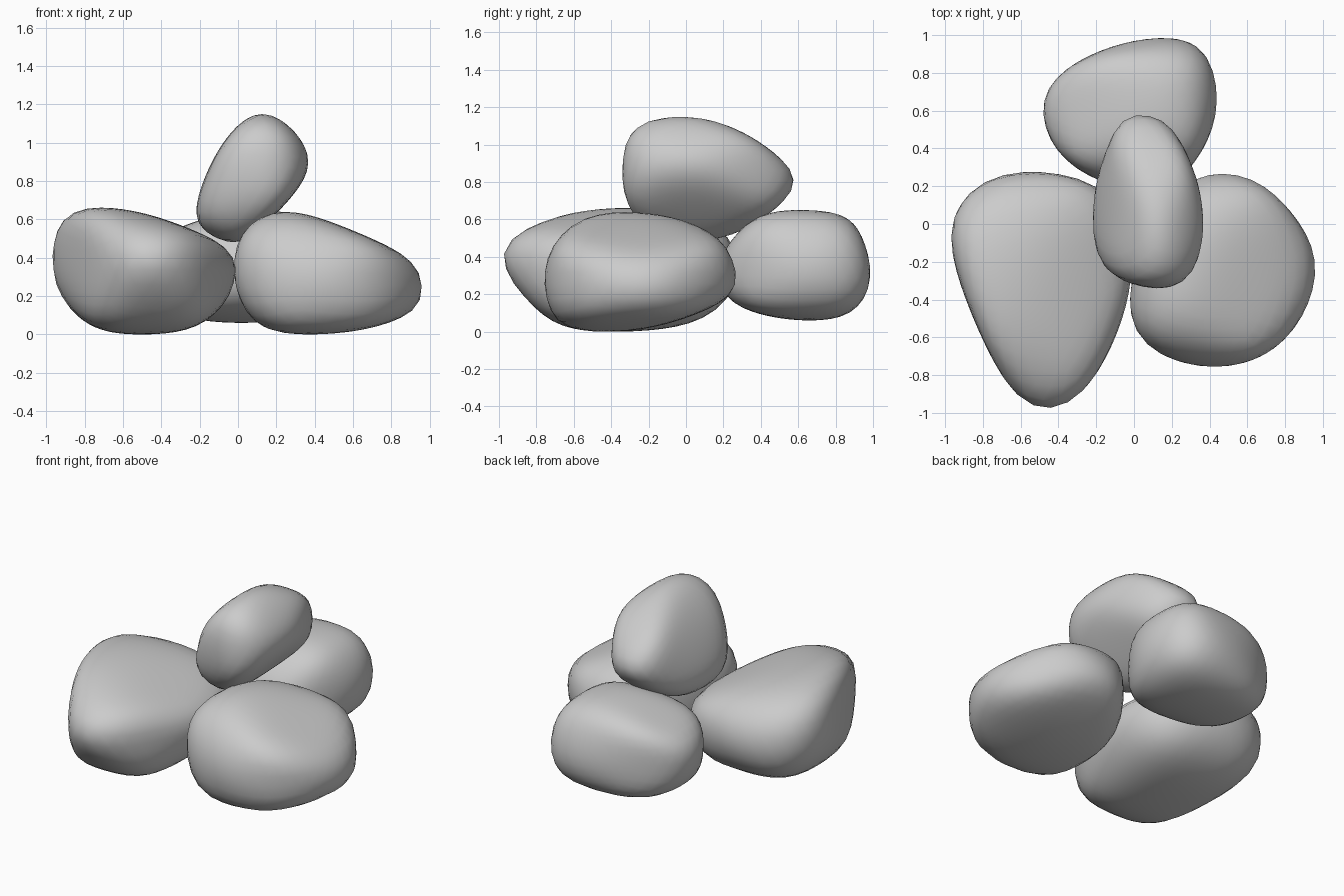
import bpy, bmesh, math
from mathutils import Vector

if "Cube" in bpy.data.objects:
    bpy.data.objects.remove(bpy.data.objects["Cube"])

P = 7          # higher = more angular stones
DIRS = 16      # tangent planes taken from each outline


def stone(name, front, side, top):
    """Rounded convex stone whose front (x,z), side (y,z) and top (x,y)
    silhouettes follow the given outlines."""
    lift = ((front, lambda a, b: Vector((a, 0, b))),
            (side, lambda a, b: Vector((0, a, b))),
            (top, lambda a, b: Vector((a, b, 0))))
    mid = lambda vals: (min(vals) + max(vals)) / 2
    centre = Vector((mid([p[0] for p in top]), mid([p[1] for p in top]),
                     mid([p[1] for p in front])))

    # tangent planes touching each outline
    planes = []
    for outline, to3d in lift:
        pts = [to3d(*p) for p in outline]
        for i in range(DIRS):
            t = 2 * math.pi * i / DIRS
            n = to3d(math.cos(t), math.sin(t))
            planes.append((n, max(n.dot(p) for p in pts) - n.dot(centre)))

    bm = bmesh.new()
    bmesh.ops.create_icosphere(bm, subdivisions=4, radius=1)
    units = [v.co.normalized() for v in bm.verts]
    dots = [[(i, n.dot(u)) for i, (n, _) in enumerate(planes) if n.dot(u) > 0.02]
            for u in units]
    dist = [d for _, d in planes]

    # blend the planes softly, then correct them until the outlines fit
    for step in range(14):
        radii = [sum((c / dist[i]) ** P for i, c in row) ** (-1 / P) for row in dots]
        reach = [0.01] * len(planes)
        for row, r in zip(dots, radii):
            for i, c in row:
                reach[i] = max(reach[i], c * r)
        if step < 13:
            for i, (_, goal) in enumerate(planes):
                dist[i] = min(max(dist[i] * (goal / reach[i]) ** 0.9, goal * 0.8), goal * 3)

    for v, u, r in zip(bm.verts, units, radii):
        v.co = u * r
    mesh = bpy.data.meshes.new(name)
    bm.to_mesh(mesh)
    bm.free()
    for f in mesh.polygons:
        f.use_smooth = True
    ob = bpy.data.objects.new(name, mesh)
    ob.location = centre
    bpy.context.collection.objects.link(ob)
    return ob


# long stone on the left
stone("left_stone",
      front=[(-.97, .45), (-.94, .55), (-.85, .65), (-.72, .67), (-.25, .55), (-.05, .44),
             (-.01, .35), (-.03, .2), (-.17, .06), (-.45, 0), (-.77, .04), (-.94, .2)],
      side=[(-1, .33), (-.98, .44), (-.88, .54), (-.33, .66), (0, .63), (.2, .53),
            (.28, .38), (.24, .2), (.08, .07), (-.6, 0), (-.72, .08), (-.88, .2)],
      top=[(-.97, -.1), (-.93, .08), (-.82, .21), (-.5, .28), (-.33, .25), (-.1, .12),
           (-.01, -.2), (-.1, -.6), (-.27, -.88), (-.48, -1), (-.7, -.82), (-.85, -.5)])

# broad stone on the right
stone("right_stone",
      front=[(-.03, .35), (.03, .54), (.2, .64), (.36, .63), (.82, .45), (.93, .35),
             (.97, .25), (.93, .12), (.6, .03), (.27, 0), (.13, .03), (0, .2)],
      side=[(-.76, .3), (-.73, .45), (-.6, .58), (-.25, .65), (0, .59), (.18, .5),
            (.28, .3), (.23, .18), (-.1, .03), (-.6, 0), (-.72, .1)],
      top=[(-.03, -.45), (.1, -.67), (.33, -.76), (.62, -.72), (.87, -.54), (.97, -.27),
           (.88, .02), (.64, .25), (.48, .29), (.33, .26), (.12, .06), (-.02, -.33)])

# stone at the back
stone("back_stone",
      front=[(-.5, .35), (-.44, .48), (-.2, .6), (.1, .65), (.26, .64), (.4, .52),
             (.44, .36), (.4, .18), (.25, .08), (-.2, .06), (-.42, .17)],
      side=[(.16, .32), (.22, .47), (.4, .62), (.55, .65), (.72, .65), (.88, .6),
            (1, .36), (.96, .2), (.88, .1), (.55, .06), (.25, .15)],
      top=[(-.5, .6), (-.35, .83), (0, .99), (.13, 1), (.3, .97), (.39, .87),
           (.44, .65), (.35, .35), (.2, .2), (.02, .16), (-.18, .23), (-.42, .4)])

# tilted stone resting on the others
stone("top_stone",
      front=[(-.03, .47), (-.2, .57), (-.22, .65), (-.18, .8), (0, 1.09), (.08, 1.15),
             (.17, 1.15), (.33, 1.02), (.38, .9), (.32, .78), (.2, .63), (.05, .5)],
      side=[(-.35, .82), (-.33, .98), (-.28, 1.08), (-.13, 1.15), (0, 1.15), (.37, 1.04),
            (.58, .85), (.58, .78), (.52, .7), (.15, .48), (-.05, .47), (-.32, .66)],
      top=[(.05, .59), (-.04, .57), (-.13, .43), (-.22, 0), (-.15, -.25), (.07, -.35),
           (.22, -.32), (.31, -.25), (.38, -.02), (.31, .3), (.22, .48), (.14, .55)])
